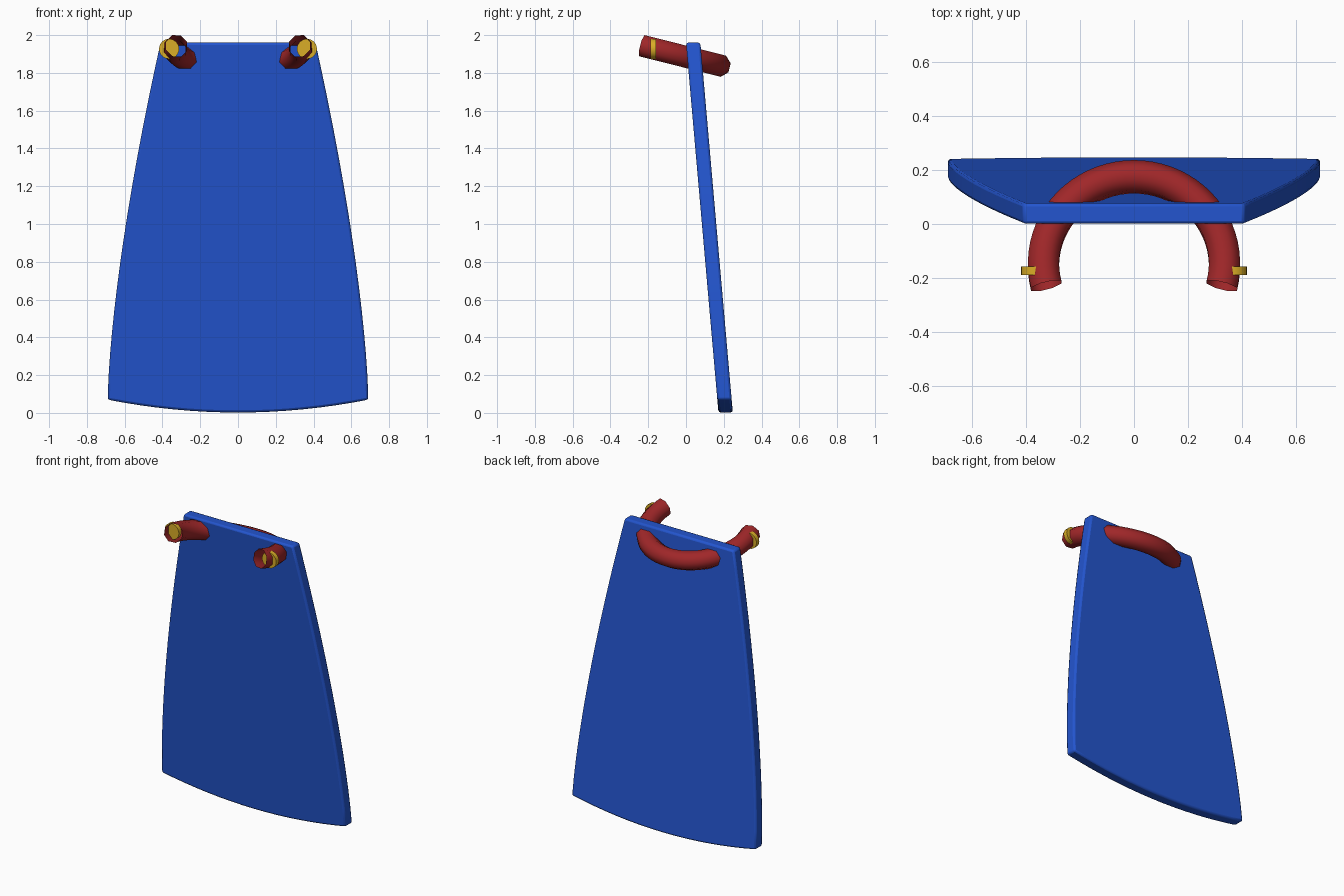
import bpy, bmesh, math
from mathutils import Matrix, Vector

if "Cube" in bpy.data.objects:
    bpy.data.objects.remove(bpy.data.objects["Cube"])


def material(name, color):
    m = bpy.data.materials.new(name)
    m.diffuse_color = (*color, 1)
    m.use_nodes = True
    m.node_tree.nodes["Principled BSDF"].inputs["Base Color"].default_value = m.diffuse_color
    return m


BLUE = material("cape blue", (0.017, 0.091, 0.62))
RED = material("collar red", (0.35, 0.02, 0.022))
GOLD = material("clasp gold", (0.70, 0.42, 0.02))


def add_object(name, bm, mat, angle=40):
    bmesh.ops.recalc_face_normals(bm, faces=bm.faces)
    me = bpy.data.meshes.new(name)
    bm.to_mesh(me)
    bm.free()
    me.materials.append(mat)
    ob = bpy.data.objects.new(name, me)
    bpy.context.collection.objects.link(ob)
    bpy.ops.object.select_all(action='DESELECT')
    ob.select_set(True)
    bpy.context.view_layer.objects.active = ob
    bpy.ops.object.shade_smooth_by_angle(angle=math.radians(angle))
    return ob


# Cape panel: flared outline with curved hem, leaning back toward the bottom
TOP, HEM, THICK = 1.96, 0.07, 0.076
N = 16
right = []
for i in range(N + 1):
    t = i / N
    right.append((0.69 - 0.28 * t ** 1.5, HEM + (TOP - HEM) * t))
left = [(-x, z) for x, z in reversed(right)]
hem = []
for i in range(1, N):
    x = -0.69 + 1.38 * i / N
    hem.append((x, 0.002 + (HEM - 0.002) * (x / 0.69) ** 2))
outline = right + left + hem


def lean(z):
    return 0.172 * (1 - z / TOP)


bm = bmesh.new()
front = [bm.verts.new((x, lean(z), z)) for x, z in outline]
back = [bm.verts.new((x, lean(z) + THICK, z)) for x, z in outline]
bm.faces.new(front)
bm.faces.new(back[::-1])
for i in range(len(outline)):
    j = (i + 1) % len(outline)
    bm.faces.new((front[i], back[i], back[j], front[j]))
cape = add_object("cape", bm, BLUE)
bev = cape.modifiers.new("soft edges", 'BEVEL')
bev.width = 0.012
bev.segments = 2
bev.limit_method = 'ANGLE'
bev.angle_limit = math.radians(40)

# Collar: open-ended tube following a tilted arc through the cape
R, r, SIDES, STEPS = 0.335, 0.0625, 8, 40
tilt = Matrix.Translation((0, -0.15, 1.923)) @ Matrix.Rotation(math.radians(-14.2), 4, 'X')
bm = bmesh.new()
rings = []
for i in range(STEPS + 1):
    a = math.radians(-14 + 208 * i / STEPS)
    ring = []
    for k in range(SIDES):
        b = 2 * math.pi * (k + 0.5) / SIDES
        d = R + r * math.cos(b)
        ring.append(bm.verts.new(tilt @ Vector((d * math.cos(a), d * math.sin(a), r * math.sin(b)))))
    rings.append(ring)
for p, q in zip(rings, rings[1:]):
    for k in range(SIDES):
        m = (k + 1) % SIDES
        bm.faces.new((p[k], p[m], q[m], q[k]))
add_object("collar", bm, RED, 60)

# Clasps: short discs set in the collar ends
for side, name in ((-1, "left_clasp"), (1, "right_clasp")):
    bm = bmesh.new()
    place = Matrix.Translation((side * 0.365, -0.173, 1.927)) @ Matrix.Rotation(math.pi / 2, 4, 'X')
    bmesh.ops.create_cone(bm, cap_ends=True, segments=24, radius1=0.053, radius2=0.053,
                          depth=0.03, matrix=place)
    add_object(name, bm, GOLD)
